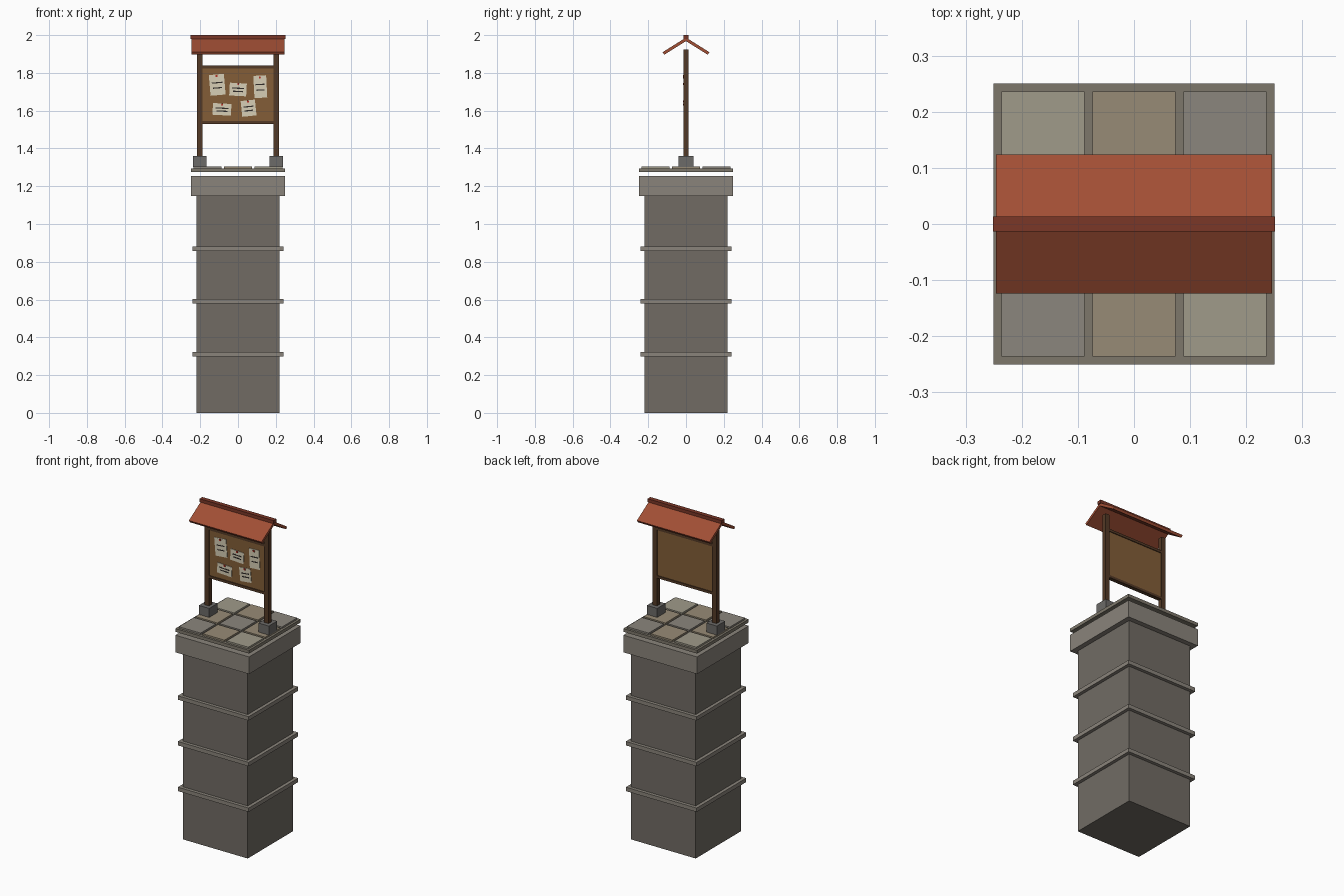
import bpy, math
from mathutils import Vector, Matrix

if "Cube" in bpy.data.objects:
    bpy.data.objects.remove(bpy.data.objects["Cube"])


def mat(name, r, g, b):
    m = bpy.data.materials.new(name)
    m.diffuse_color = tuple((c / 255) ** 2.2 for c in (r, g, b)) + (1,)
    m.use_nodes = True
    m.node_tree.nodes["Principled BSDF"].inputs["Base Color"].default_value = m.diffuse_color
    return m


STONE = mat("stone", 112, 107, 100)
TRIM = mat("trim_stone", 137, 131, 122)
GROUT = mat("grout", 125, 119, 107)
FOOT = mat("foot_stone", 108, 106, 104)
TILES = {"grey": mat("tile_grey", 138, 133, 124),
         "tan": mat("tile_tan", 150, 138, 117),
         "light": mat("tile_light", 158, 153, 137)}
WOOD = mat("dark_wood", 84, 60, 42)
CORK = mat("cork", 130, 94, 58)
PAPER = mat("paper", 214, 205, 180)
INK = mat("ink", 50, 46, 44)
PIN = mat("pin_red", 180, 50, 40)
ROOF = mat("roof_red", 160, 80, 56)
RIDGE = mat("ridge_red", 122, 58, 44)


def box(name, centre, size, material, matrix=Matrix()):
    """Box with given centre and size, optionally moved by a matrix."""
    x, y, z = (s / 2 for s in size)
    c = Vector(centre)
    verts = [c + Vector((sx * x, sy * y, sz * z))
             for sz in (-1, 1) for sx, sy in ((-1, -1), (1, -1), (1, 1), (-1, 1))]
    faces = [(3, 2, 1, 0), (4, 5, 6, 7)] + \
            [(i, (i + 1) % 4, (i + 1) % 4 + 4, i + 4) for i in range(4)]
    me = bpy.data.meshes.new(name)
    me.from_pydata(verts, [], faces)
    me.materials.append(material)
    ob = bpy.data.objects.new(name, me)
    ob.matrix_world = matrix
    bpy.context.collection.objects.link(ob)
    return ob


# Stone pillar with bands and cap
box("pillar", (0, 0, 0.575), (0.44, 0.44, 1.15), STONE)
for i in range(3):
    box(f"pillar_band_{i + 1}", (0, 0, 0.31 + 0.28 * i), (0.48, 0.48, 0.024), TRIM)
box("pillar_cap", (0, 0, 1.202), (0.5, 0.5, 0.105), TRIM)

# Paved platform
box("platform_slab", (0, 0, 1.285), (0.5, 0.5, 0.02), GROUT)
PATTERN = (("grey", "tan", "light"), ("tan", "grey", "tan"), ("light", "tan", "grey"))
for r, row in enumerate(PATTERN):
    for c, tone in enumerate(row):
        box(f"paving_tile_{r}_{c}", ((c - 1) * 0.162, (r - 1) * 0.162, 1.299),
            (0.148, 0.148, 0.012), TILES[tone])

# Posts on stone feet
for side, s in (("left", -1), ("right", 1)):
    box(f"{side}_foot", (s * 0.202, 0, 1.331), (0.07, 0.08, 0.058), FOOT)
    box(f"{side}_post", (s * 0.202, 0, 1.64), (0.03, 0.028, 0.57), WOOD)

# Notice board between the posts
box("cork_board", (0, 0, 1.683), (0.375, 0.014, 0.29), CORK)
for name, z in (("top_rail", 1.831), ("bottom_rail", 1.537)):
    box(name, (0, 0, z), (0.375, 0.024, 0.015), WOOD)

# Pinned notes: x, z, width, height, tilt in degrees
NOTES = ((-0.11, 1.737, 0.08, 0.11, 5), (0.0, 1.712, 0.09, 0.068, -3),
         (0.118, 1.727, 0.068, 0.118, 3), (-0.085, 1.607, 0.098, 0.062, -3),
         (0.056, 1.613, 0.076, 0.084, 6))
for i, (x, z, w, h, tilt) in enumerate(NOTES, 1):
    m = Matrix.Translation((x, -0.008, z)) @ Matrix.Rotation(math.radians(-tilt), 4, 'Y')
    box(f"note_{i}", (0, 0, 0), (w, 0.004, h), PAPER, m)
    for k, (dz, f) in enumerate(((0.1, 0.7), (-0.15, 0.6))):
        box(f"note_{i}_line_{k + 1}", (0, -0.0022, dz * h), (w * f, 0.002, 0.006), INK, m)
    box(f"note_{i}_pin", (0, -0.004, h * 0.42), (0.01, 0.006, 0.01), PIN, m)

# Gabled roof and ridge cap
PITCH = math.radians(32)
LENGTH = 0.146
for name, s in (("front", -1), ("back", 1)):
    m = Matrix.Translation((0, 0, 1.987)) @ Matrix.Rotation(-s * PITCH, 4, 'X')
    box(f"{name}_roof_slope", (0, s * LENGTH / 2, -0.008), (0.492, LENGTH, 0.016), ROOF, m)
box("ridge_cap", (0, 0, 1.99), (0.502, 0.027, 0.02), RIDGE)
